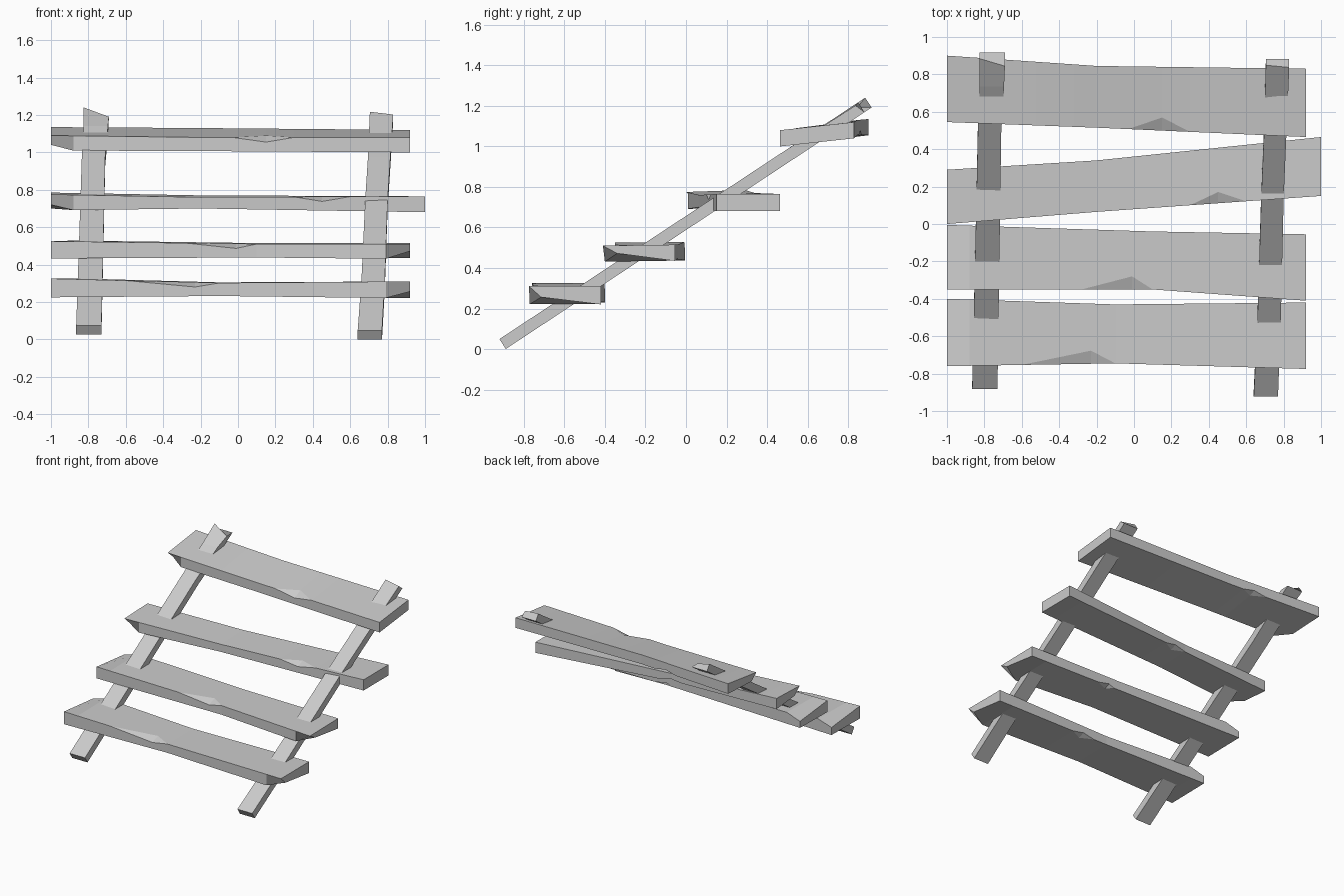
import bpy, bmesh
from mathutils import Vector

if "Cube" in bpy.data.objects:
    bpy.data.objects.remove(bpy.data.objects["Cube"])


def loft(name, rings):
    """Skin a list of equal-length point rings and cap both ends."""
    bm = bmesh.new()
    vs = [[bm.verts.new(p) for p in ring] for ring in rings]
    n = len(rings[0])
    for a, b in zip(vs, vs[1:]):
        for i in range(n):
            j = (i + 1) % n
            bm.faces.new((a[i], a[j], b[j], b[i]))
    bm.faces.new(vs[0])
    bm.faces.new(vs[-1])
    bmesh.ops.remove_doubles(bm, verts=bm.verts, dist=0.0005)
    bmesh.ops.recalc_face_normals(bm, faces=bm.faces)
    me = bpy.data.meshes.new(name)
    bm.to_mesh(me)
    bm.free()
    ob = bpy.data.objects.new(name, me)
    bpy.context.collection.objects.link(ob)
    return ob


def sample(stations, x):
    """Linear interpolation between plank stations."""
    for a, b in zip(stations, stations[1:]):
        if x <= b[0] + 1e-6:
            t = (x - a[0]) / (b[0] - a[0])
            return [p + (q - p) * t for p, q in zip(a[1:], b[1:])]


def plank(name, stations, chip, chip_depth, nick, left_back=0, left_front=0, right_front=0):
    """Stations: x, front y, back y, front top z, back top z, thickness.
    chip: x range of the notch in the front top edge; nick: x in the back bottom edge."""
    left, right = stations[0][0], stations[-1][0]
    xs = {s[0] for s in stations} | set(chip) | {nick - 0.1, nick, nick + 0.1}
    xs |= {left + 0.12, right - 0.13}
    rings = []
    for x in sorted(xs):
        yf, yb, zf, zb, t = sample(stations, x)
        front_low = Vector((x, yf, zf - t))
        front_top = Vector((x, yf, zf))
        inner = front_top.copy()
        back_top = Vector((x, yb, zb))
        back_low = Vector((x, yb, zb - t))
        under = back_low.copy()
        if x == chip[1]:                       # notch in the front edge
            front_top.z -= 0.025
            inner.y += chip_depth
            inner.z += (zb - zf) * chip_depth / (yb - yf)
        if x == nick:                          # nick under the back edge
            back_low.z += 0.02
            under.y -= 0.05
        if x == left:                          # worn corners at the ends
            back_top.z -= left_back
            front_low += Vector((0, left_front, left_front * 0.5))
        if x == right:
            front_low += Vector((0, right_front, right_front * 0.6))
        rings.append([front_low, front_top, inner, back_top, back_low, under])
    return loft(name, rings)


def rail(name, stations, drop=0):
    """Sloping rail; stations: y, left x, right x."""
    n = Vector((0, -0.55, 0.835)) * 0.029
    rings = []
    for y, x0, x1 in stations:
        z = 0.622 + 0.66 * y
        a, b = Vector((x0, y, z)), Vector((x1, y, z))
        rings.append([a - n, a + n, b + n, b - n])
    rings[-1][2] -= Vector((0, 0.04, 0.05)) * drop   # worn top corner
    return loft(name, rings)


# Side rails
rail("left_rail", [(-0.865, -0.865, -0.73), (-0.2, -0.85, -0.72),
                   (0.5, -0.835, -0.71), (0.75, -0.825, -0.695), (0.9, -0.825, -0.69)], 1)
rail("right_rail", [(-0.905, 0.64, 0.77), (-0.5, 0.66, 0.785), (0.15, 0.68, 0.80),
                    (0.5, 0.695, 0.815), (0.865, 0.705, 0.83)], 0.3)

# Steps, bottom to top
plank("step_1", [(-1, -0.76, -0.40, 0.325, 0.33, 0.1), (-0.1, -0.745, -0.43, 0.302, 0.305, 0.07),
                 (0.92, -0.775, -0.42, 0.31, 0.31, 0.09)],
      (-0.6, -0.23, -0.05), 0.07, 0.12, left_back=0.04, right_front=0.06)
plank("step_2", [(-1, -0.35, -0.005, 0.525, 0.53, 0.092), (0.1, -0.35, -0.04, 0.51, 0.515, 0.072),
                 (0.92, -0.41, -0.055, 0.51, 0.515, 0.08)],
      (-0.28, -0.01, 0.16), 0.07, 0.2, left_back=0.04, right_front=0.07)
plank("step_3", [(-1, 0.0, 0.29, 0.775, 0.785, 0.085), (-0.2, 0.065, 0.34, 0.76, 0.77, 0.06),
                 (1, 0.15, 0.465, 0.765, 0.765, 0.085)],
      (0.3, 0.45, 0.6), 0.06, -0.1, left_front=0.06)
plank("step_4", [(-1, 0.545, 0.90, 1.09, 1.135, 0.08), (-0.2, 0.515, 0.845, 1.08, 1.13, 0.073),
                 (0.92, 0.465, 0.83, 1.08, 1.12, 0.08)],
      (-0.03, 0.15, 0.3), 0.07, -0.42, left_front=0.06)
